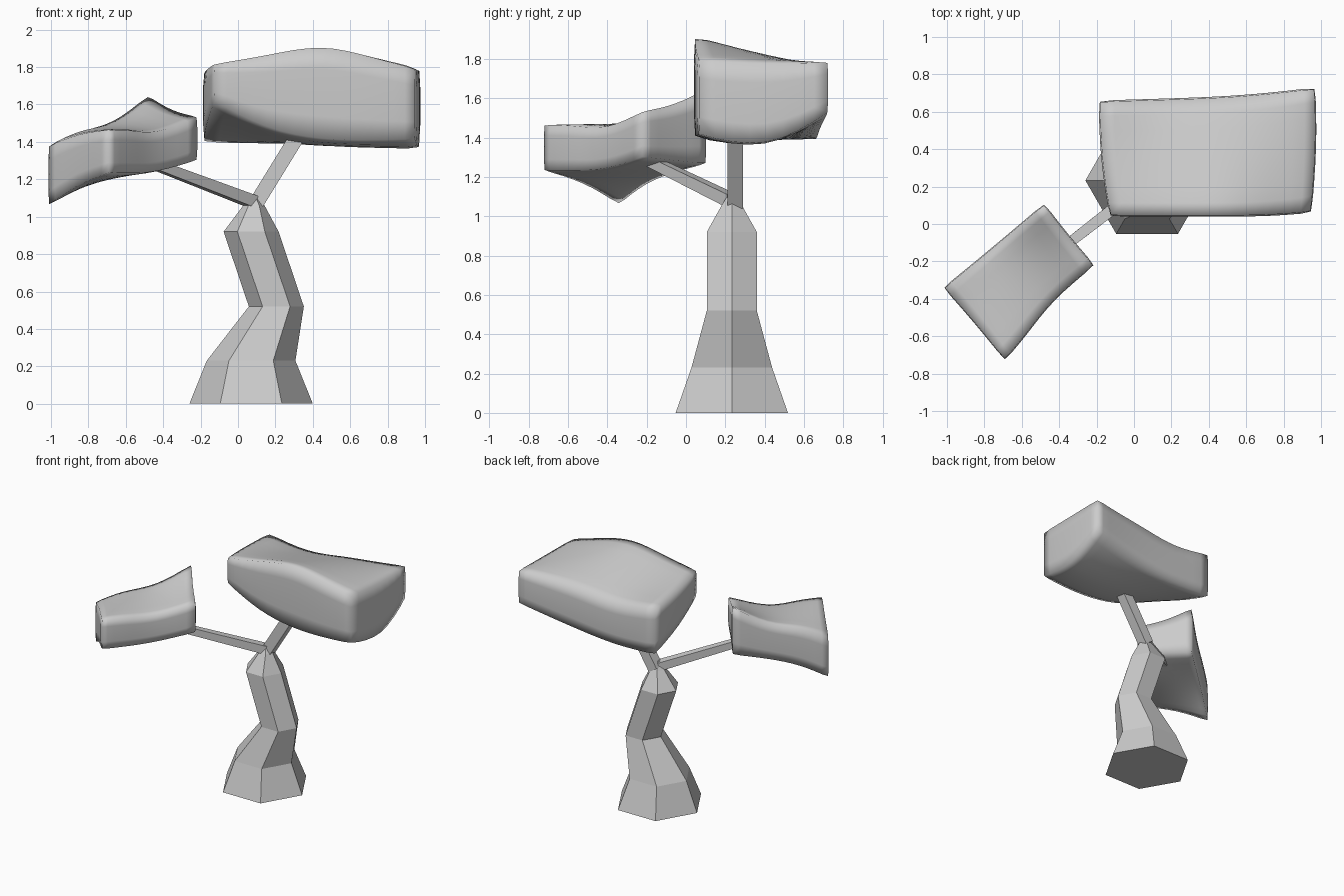
import bpy, bmesh, math
from mathutils import Vector

if "Cube" in bpy.data.objects:
    bpy.data.objects.remove(bpy.data.objects["Cube"])


def finish(name, bm):
    bmesh.ops.recalc_face_normals(bm, faces=bm.faces)
    me = bpy.data.meshes.new(name)
    bm.to_mesh(me)
    bm.free()
    ob = bpy.data.objects.new(name, me)
    bpy.context.collection.objects.link(ob)
    return ob


def loft(name, rings):
    """Skin a list of closed rings and cap both ends."""
    bm = bmesh.new()
    loops = [[bm.verts.new(p) for p in r] for r in rings]
    n = len(loops[0])
    for a, b in zip(loops, loops[1:]):
        for i in range(n):
            j = (i + 1) % n
            bm.faces.new((a[i], a[j], b[j], b[i]))
    bm.faces.new(loops[0])
    bm.faces.new(loops[-1])
    return finish(name, bm)


def hexagon(cx, z, r):
    return [(cx + r * math.cos(k * math.pi / 3), 0.233 + r * math.sin(k * math.pi / 3), z)
            for k in range(6)]


def branch(name, a, b, wa, wb):
    """Square tapered stick from a to b."""
    a, b = Vector(a), Vector(b)
    d = (b - a).normalized()
    s = d.cross(Vector((0, 0, 1))).normalized()
    t = s.cross(d)
    return loft(name, [[p + (s * i + t * j) * w / 2 for i, j in ((-1, -1), (1, -1), (1, 1), (-1, 1))]
                       for p, w in ((a, wa), (b, wb))])


def foliage(name, rows):
    """Closed lump from stations of (x, y, bottom z, top z)."""
    rings = [[(x, y, t) for x, y, b, t in r] + [(x, y, b) for x, y, b, t in reversed(r)]
             for r in rows]
    ob = loft(name, rings)
    # split the end caps into quads so they follow the curved ends
    bm = bmesh.new()
    bm.from_mesh(ob.data)
    bm.faces.ensure_lookup_table()
    for f in [f for f in bm.faces if len(f.verts) > 4]:
        v = list(f.verts)
        tops = sorted(v, key=lambda q: q.index % 6)
        bmesh.ops.connect_verts(bm, verts=[tops[1], tops[4]])
    # crease the rim so subdivision keeps the boxy outline
    layer = bm.edges.layers.float.new("crease_edge")
    for e in bm.edges:
        if e.calc_face_angle(0) > math.radians(45):
            e[layer] = 0.8
    bm.to_mesh(ob.data)
    bm.free()
    sub = ob.modifiers.new("soften", 'SUBSURF')
    sub.levels = sub.render_levels = 2
    for p in ob.data.polygons:
        p.use_smooth = True
    return ob


# bent trunk ending in a small tip
loft("trunk", [hexagon(*s) for s in ((.07, 0, .33), (.07, .23, .237), (.205, .52, .147),
                                     (.07, .92, .147), (.085, 1.06, .057), (.082, 1.12, .015))])

# two branches
branch("right_branch", (.09, .25, 1.06), (.33, .25, 1.45), .08, .08)
branch("left_branch", (.08, .23, 1.08), (-.50, -.22, 1.30), .065, .05)

# large canopy, stations left to right, each front to back
foliage("large_canopy", [
    [(-.13, .04, 1.62, 1.82), (-.18, .33, 1.49, 1.79), (-.19, .66, 1.39, 1.77)],
    [(.15, .04, 1.46, 1.87), (.15, .33, 1.39, 1.80), (.15, .67, 1.38, 1.70)],
    [(.45, .04, 1.40, 1.94), (.45, .33, 1.36, 1.85), (.45, .68, 1.42, 1.75)],
    [(.72, .04, 1.40, 1.86), (.72, .35, 1.34, 1.83), (.72, .70, 1.47, 1.77)],
    [(.95, .06, 1.41, 1.80), (.98, .42, 1.32, 1.78), (.97, .73, 1.53, 1.79)],
])

# small canopy, stations from the outer end towards the trunk
foliage("small_canopy", [
    [(-.69, -.73, 1.23, 1.47), (-.86, -.52, 1.17, 1.45), (-1.02, -.34, 1.05, 1.38)],
    [(-.57, -.59, 1.23, 1.47), (-.72, -.38, 1.19, 1.48), (-.86, -.21, 1.16, 1.47)],
    [(-.44, -.41, 1.23, 1.44), (-.56, -.22, 1.23, 1.47), (-.68, -.06, 1.22, 1.49)],
    [(-.21, -.22, 1.30, 1.54), (-.35, -.06, 1.28, 1.57), (-.48, .11, 1.26, 1.66)],
])
